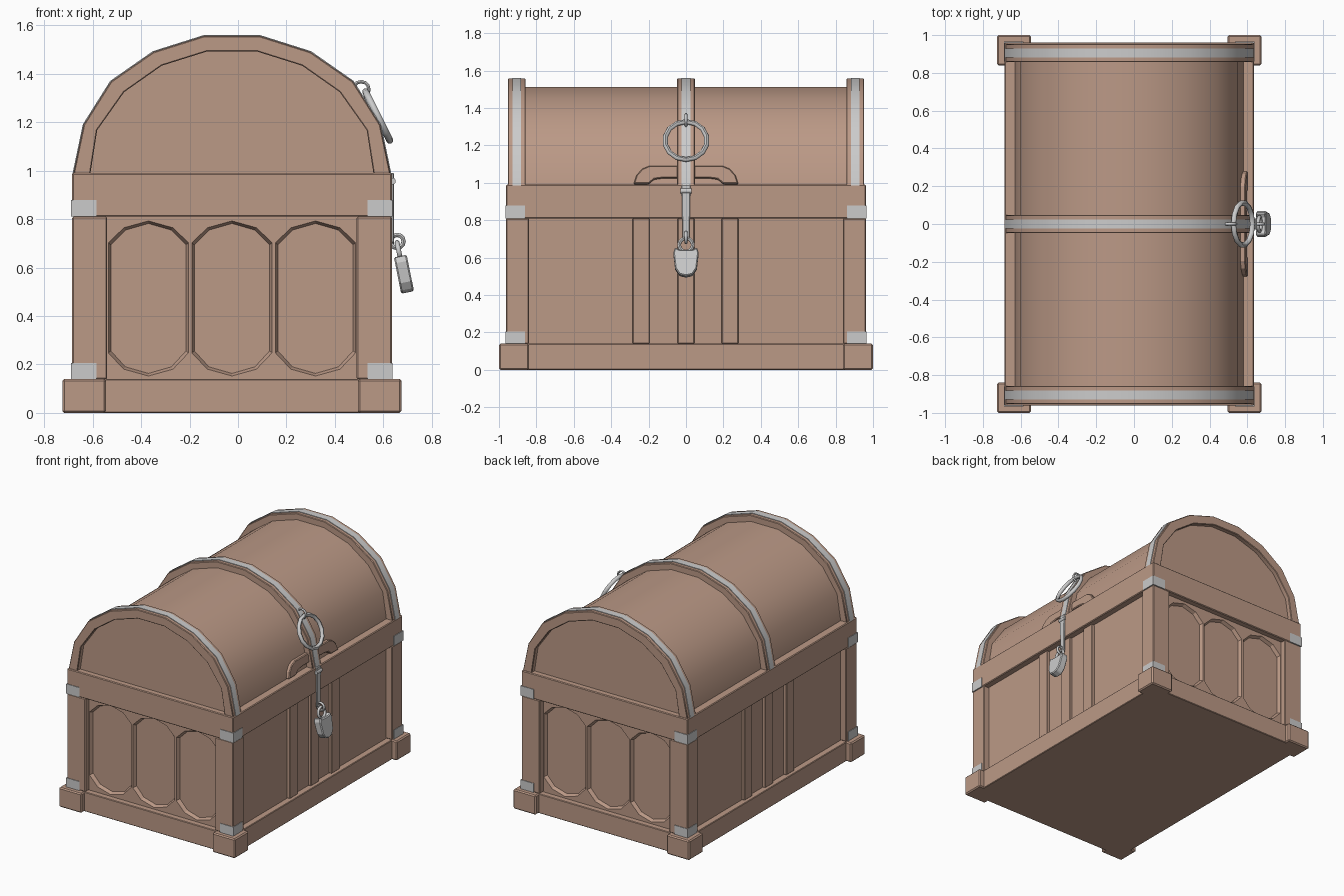
import bpy, bmesh
from math import pi
from mathutils import Vector

if "Cube" in bpy.data.objects:
    bpy.data.objects.remove(bpy.data.objects["Cube"])

CX = -0.025  # chest centre in x (the padlock sticks out on +x)
wood = bpy.data.materials.new("wood")
wood.diffuse_color = (0.5, 0.32, 0.24, 1)
wood.use_nodes = True
wood.node_tree.nodes["Principled BSDF"].inputs["Base Color"].default_value = wood.diffuse_color


def finish(ob, name, mat=None, bevel=0):
    ob.name = name
    if mat:
        ob.data.materials.append(mat)
    if bevel:
        m = ob.modifiers.new("bevel", 'BEVEL')
        m.width, m.segments, m.limit_method = bevel, 1, 'ANGLE'
    return ob


def smooth(ob, angle=pi / 6):
    bpy.ops.object.select_all(action='DESELECT')
    ob.select_set(True)
    bpy.context.view_layer.objects.active = ob
    bpy.ops.object.shade_smooth_by_angle(angle=angle)
    return ob


def prism(name, pts, lo, hi, axis='y', mat=None, bevel=0, end_pts=None):
    """Extrude a 2D outline along x or y, optionally to a different end outline."""
    put = (lambda u, v, t: (u, t, v)) if axis == 'y' else (lambda u, v, t: (t, u, v))
    bm = bmesh.new()
    a = [bm.verts.new(put(u, v, lo)) for u, v in pts]
    b = [bm.verts.new(put(u, v, hi)) for u, v in (end_pts or pts)]
    bm.faces.new(a)
    bm.faces.new(b[::-1])
    n = len(a)
    for i in range(n):
        bm.faces.new((a[i], a[(i + 1) % n], b[(i + 1) % n], b[i]))
    bmesh.ops.recalc_face_normals(bm, faces=bm.faces)
    me = bpy.data.meshes.new(name)
    bm.to_mesh(me)
    bm.free()
    ob = bpy.data.objects.new(name, me)
    bpy.context.collection.objects.link(ob)
    return finish(ob, name, mat, bevel)


def box(name, x, y, z, mat=wood, bevel=0):
    return prism(name, [(x[0], z[0]), (x[1], z[0]), (x[1], z[1]), (x[0], z[1])],
                 y[0], y[1], 'y', mat, bevel)


def side(s, a, b, c=0):
    """Interval a..b mirrored by sign s around c."""
    return tuple(sorted((c + s * a, c + s * b)))


def ring(name, loc, rot, major, minor, seg=12):
    bpy.ops.mesh.primitive_torus_add(location=loc, rotation=rot, major_radius=major,
                                     minor_radius=minor, major_segments=seg, minor_segments=8)
    return smooth(finish(bpy.context.object, name), pi / 4)


# body core, with three recessed panels cut into each end
core = box("body_core", (CX - .615, CX + .615), (-.92, .92), (.10, .95))
half = [(.163, .25), (.163, .70), (.10, .762), (0, .79)]
outline = half + [(-.10, .762), (-.163, .70), (-.163, .25), (-.10, .183), (0, .155), (.10, .183)]
for s in (-1, 1):
    for cx in (-.345, 0, .345):
        big = [(CX + cx + u * 1.03, .4725 + (v - .4725) * 1.015) for u, v in outline]
        small = [(CX + cx + u * .95, .4725 + (v - .4725) * .975) for u, v in outline]
        cutter = prism("panel_cutter", big, s * .925, s * .895, end_pts=small)
        m = core.modifiers.new("recess", 'BOOLEAN')
        m.operation, m.solver, m.object = 'DIFFERENCE', 'EXACT', cutter
        bpy.ops.object.select_all(action='DESELECT')
        core.select_set(True)
        bpy.context.view_layer.objects.active = core
        bpy.ops.object.modifier_apply(modifier=m.name)
        bpy.data.objects.remove(cutter)

# plinth and top rail
box("plinth", (CX - .66, CX + .66), (-.962, .962), (0, .14), bevel=.004)
box("top_rail", (CX - .66, CX + .66), (-.962, .962), (.81, .99), bevel=.005)

# feet, corner posts and metal corner brackets
for sx in (-1, 1):
    for sy in (-1, 1):
        box("foot", side(sx, .52, .70, CX), side(sy, .84, 1.0), (0, .14), bevel=.008)
        box("corner_post", side(sx, .515, .66, CX), side(sy, .84, .962), (.14, .81), bevel=.005)
        for z in ((.14, .205), (.81, .88)):
            box("corner_bracket", side(sx, .56, .664, CX), side(sy, .86, .966), z, None)
    # raised vertical slats on the long sides
    for y in (-.24, 0, .235):
        box("side_slat", side(sx, .60, .637, CX), (y - .045, y + .045), (.14, .81), bevel=.004)


# barrel lid
def arch(h):
    return [(CX + u, v) for u, v in h] + [(CX - u, v) for u, v in h[::-1]]


outer = arch([(.655, .985), (.612, 1.19), (.50, 1.368), (.325, 1.49), (.113, 1.557)])
inner = arch([(.605, .985), (.575, 1.175), (.46, 1.338), (.30, 1.451), (.107, 1.512)])
smooth(prism("lid_barrel", inner, -.92, .92, mat=wood))


def grow(pts, d):
    """Shift an arch outwards from the lid centre."""
    out = []
    for u, v in pts:
        r = Vector((u - CX, v - .93)).normalized()
        out.append((u + r.x * d, v + max(r.y, 0) * d if v > 1 else v))
    return out


# wooden ribs with metal bands
for y, w in ((-.905, .048), (0, .048), (.905, .048)):
    smooth(prism("lid_rib", outer + grow(inner, -.02)[::-1], y - w, y + w, mat=wood, bevel=.004))
    smooth(prism("lid_band", grow(outer, .004) + grow(outer, -.02)[::-1], y - .023, y + .023))

# curved handle plate at the foot of the lid
up = [(.28, 0), (.265, .045), (.235, .08), (.195, .097)]
low = [(.12, .032), (.17, .025), (.2, 0)]
plate = up + [(-u, v) for u, v in up[::-1]] + [(-u, v) for u, v in low[::-1]] + low
handle = prism("lid_handle", plate, -.015, .028, 'x', wood, .005)
handle.location = (.575, 0, .992)
handle.rotation_euler = (0, -.13, 0)

# pull ring and its staple
ring("pull_ring", (.577, 0, 1.226), (0, pi / 2 - .46, 0), .113, .014, 14)
ring("ring_staple", (.508, 0, 1.335), (pi / 2, 0, 0), .033, .007)

# hasp with hinge knuckle and collar
prism("hasp", [(-.024, .99), (.024, .99), (.018, .71), (0, .695), (-.018, .71)],
      .63, .644, 'x', bevel=.003)
bpy.ops.mesh.primitive_cylinder_add(vertices=10, radius=.014, depth=.06,
                                    location=(.638, 0, .957), rotation=(pi / 2, 0, 0))
smooth(finish(bpy.context.object, "hasp_hinge"), pi / 4)

# padlock hanging from the hasp
ring("hasp_staple", (.657, 0, .708), (pi / 2, 0, 0), .027, .009)
ring("padlock_shackle", (.664, 0, .668), (0, pi / 2 - .2, 0), .037, .01)
lock = [(0, -.078), (.035, -.07), (.058, -.035), (.068, .05), (.058, .078), (.035, .065)]
lock += [(-u, v) for u, v in lock[:0:-1]]
padlock = prism("padlock_body", lock, -.027, .027, 'x', bevel=.006)
padlock.location = (.685, 0, .574)
padlock.rotation_euler = (0, -.2, 0)
